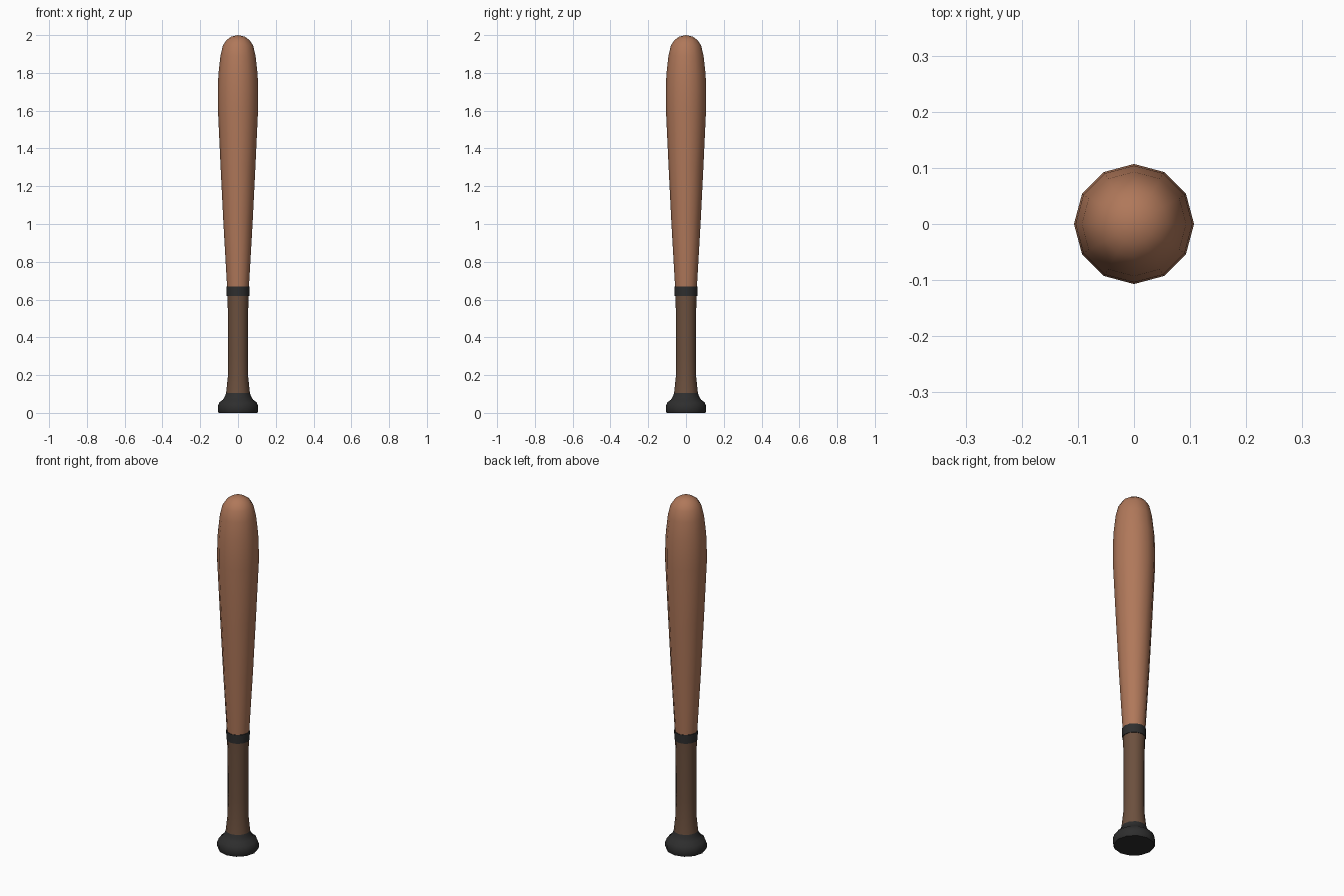
import bpy, bmesh, math

if "Cube" in bpy.data.objects:
    bpy.data.objects.remove(bpy.data.objects["Cube"])

SIDES = 12


def material(name, rgb):
    def lin(c):
        c /= 255
        return c / 12.92 if c <= 0.04045 else ((c + 0.055) / 1.055) ** 2.4
    m = bpy.data.materials.new(name)
    m.diffuse_color = (*[lin(c) for c in rgb], 1)
    m.use_nodes = True
    m.node_tree.nodes["Principled BSDF"].inputs["Base Color"].default_value = m.diffuse_color
    return m


def lathe(name, profile, mat):
    """Revolve (radius, z) points around z; zero radius closes to a point."""
    bm = bmesh.new()
    rings = []
    for r, z in profile:
        n = SIDES if r > 0 else 1
        rings.append([bm.verts.new((r * math.cos(math.tau * i / SIDES),
                                    r * math.sin(math.tau * i / SIDES), z)) for i in range(n)])
    for a, b in zip(rings, rings[1:]):
        for i in range(SIDES):
            j = (i + 1) % SIDES
            if len(a) == 1:
                bm.faces.new((a[0], b[j], b[i]))
            elif len(b) == 1:
                bm.faces.new((a[i], a[j], b[0]))
            else:
                bm.faces.new((a[i], a[j], b[j], b[i]))
    me = bpy.data.meshes.new(name)
    bm.to_mesh(me)
    bm.free()
    me.materials.append(mat)
    ob = bpy.data.objects.new(name, me)
    bpy.context.collection.objects.link(ob)
    bpy.ops.object.select_all(action='DESELECT')
    ob.select_set(True)
    bpy.context.view_layer.objects.active = ob
    bpy.ops.object.shade_smooth_by_angle(angle=math.radians(50))


wood = material("warm_wood", (176, 120, 90))
grip = material("dark_brown_grip", (108, 80, 62))
black = material("charcoal", (46, 46, 46))

# Flared knob with flat base
lathe("knob", [(0, 0), (0.102, 0), (0.107, 0.01), (0.107, 0.035), (0.099, 0.055),
               (0.08, 0.07), (0.069, 0.088), (0.063, 0.105)], black)
# Wrapped handle
lathe("handle_grip", [(0.063, 0.105), (0.054, 0.19), (0.053, 0.3),
                      (0.054, 0.55), (0.057, 0.62)], grip)
# Band between grip and barrel
lathe("grip_band", [(0.056, 0.62), (0.06, 0.62), (0.061, 0.67), (0.058, 0.67)], black)
# Tapered barrel with rounded tip
lathe("barrel", [(0.058, 0.67), (0.077, 1.0), (0.092, 1.3), (0.107, 1.62), (0.107, 1.7),
                 (0.104, 1.79), (0.093, 1.89), (0.08, 1.945), (0.06, 1.975),
                 (0.035, 1.992), (0, 2.0)], wood)
